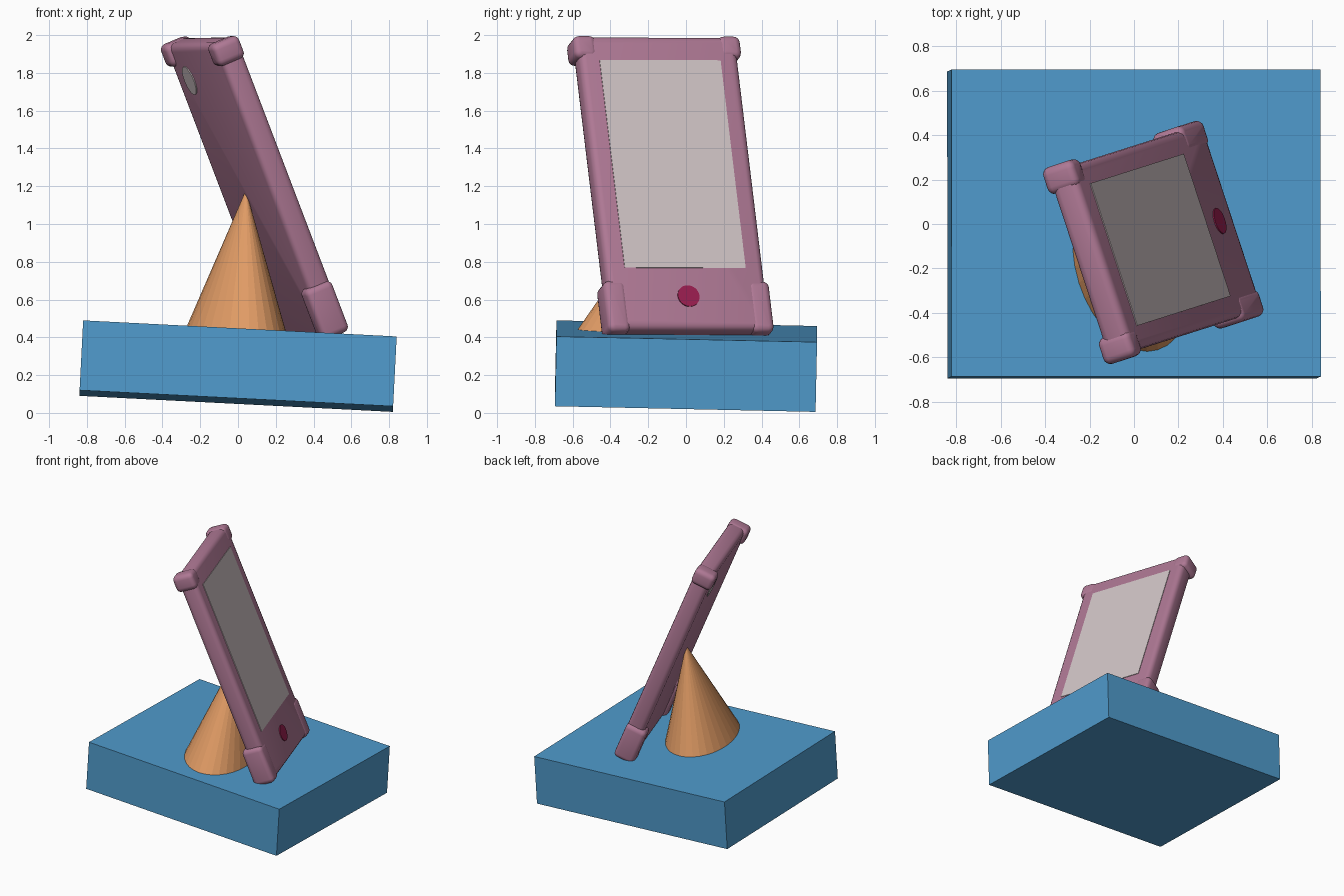
import bpy, bmesh, math
from mathutils import Matrix, Vector

if "Cube" in bpy.data.objects:
    bpy.data.objects.remove(bpy.data.objects["Cube"])


def mat(name, rgb):
    m = bpy.data.materials.new(name)
    m.diffuse_color = (*rgb, 1)
    m.use_nodes = True
    m.node_tree.nodes["Principled BSDF"].inputs["Base Color"].default_value = m.diffuse_color
    return m


BLUE = mat("blue", (0.08, 0.33, 0.61))
ORANGE = mat("orange", (0.75, 0.33, 0.13))
MAUVE = mat("mauve", (0.43, 0.19, 0.30))
GREY = mat("pale_grey", (0.63, 0.55, 0.56))
CRIMSON = mat("crimson", (0.33, 0.013, 0.08))


def finish(name, bm, material, matrix=Matrix(), smooth=False):
    bmesh.ops.recalc_face_normals(bm, faces=bm.faces[:])
    me = bpy.data.meshes.new(name)
    bm.to_mesh(me)
    bm.free()
    me.materials.append(material)
    ob = bpy.data.objects.new(name, me)
    bpy.context.collection.objects.link(ob)
    ob.matrix_world = matrix
    if smooth:
        bpy.ops.object.select_all(action='DESELECT')
        ob.select_set(True)
        bpy.context.view_layer.objects.active = ob
        bpy.ops.object.shade_smooth_by_angle(angle=math.radians(35))
    return ob


def box(lo, hi):
    bm = bmesh.new()
    bmesh.ops.create_cube(bm, size=1)
    for v in bm.verts:
        v.co = Vector([(a + b) / 2 + c * (b - a) for a, b, c in zip(lo, hi, v.co)])
    return bm


def rounded_box(lo, hi, corner, edge):
    """Box with rounded outline corners, then rounded front and back rims."""
    bm = box(lo, hi)
    up = [e for e in bm.edges if abs(e.verts[0].co.z - e.verts[1].co.z) > 1e-4]
    bmesh.ops.bevel(bm, geom=up, offset=corner, segments=4, profile=0.5, affect='EDGES')
    rims = [e for e in bm.edges if abs(e.verts[0].co.z - e.verts[1].co.z) < 1e-4
            and e.calc_face_angle(0) > 1]
    bmesh.ops.bevel(bm, geom=rims, offset=edge, segments=3, profile=0.5, affect='EDGES')
    return bm


def frame(x, y, origin):
    x = Vector(x).normalized()
    y = Vector(y)
    y = (y - x * y.dot(x)).normalized()
    z = x.cross(y)
    m = Matrix((x, y, z)).transposed().to_4x4()
    m.translation = origin
    return m


# Tilted base block
base = frame((1, 0, -0.0512), (0, 1, -0.0217), (0, 0, 0.2475))
finish("base_block", box((-0.831, -0.69, -0.185), (0.831, 0.69, 0.185)), BLUE, base)

# Leaning oval cone that props the phone up, foot lying on the block
bm = bmesh.new()
ring = []
for i in range(32):
    a = 2 * math.pi * i / 32
    p, q = 0.395 * math.cos(a), 0.25 * math.sin(a)
    x = -0.01 - 0.3 * p + 0.954 * q
    y = -0.19 + 0.954 * p + 0.3 * q
    ring.append(bm.verts.new((x, y, 0.431 - 0.0512 * x - 0.0217 * y)))
tip = bm.verts.new((0.042, -0.06, 1.18))
bm.faces.new(ring)
for i in range(32):
    bm.faces.new((ring[i], ring[(i + 1) % 32], tip))
finish("prop_cone", bm, ORANGE)

# Phone frame: x across, y up the phone, z out of the screen; origin at screen centre
phone = frame((-0.312, 0.950, -0.004), (-0.352, -0.117, 0.928), (0.1165, -0.0715, 1.317))
finish("phone_body", rounded_box((-0.44, -0.94, -0.13), (0.44, 0.732, 0), 0.06, 0.035),
       MAUVE, phone, True)

# Corner bumpers
for side, s in (("left", -1), ("right", 1)):
    for end, y0, y1, w in (("top", 0.61, 0.737, 0.465), ("bottom", -0.95, -0.66, 0.462)):
        x0, x1 = sorted((s * (w - 0.125), s * w))
        finish(f"{end}_{side}_bumper",
               rounded_box((x0, y0, -0.155), (x1, y1, 0.003), 0.035, 0.03),
               MAUVE, phone, True)

# Screen plate
finish("screen", box((-0.337, -0.592, -0.004), (0.337, 0.592, 0.004)), GREY, phone)


def disc(name, x, y, z, r, material):
    bm = bmesh.new()
    bmesh.ops.create_cone(bm, cap_ends=True, segments=32, radius1=r, radius2=r, depth=0.009,
                          matrix=Matrix.Translation((x, y, z)))
    finish(name, bm, material, phone)


# Front button and rear lens
disc("front_button", 0.0, -0.753, 0.001, 0.06, CRIMSON)
disc("rear_lens", 0.22, 0.53, -0.131, 0.08, GREY)
